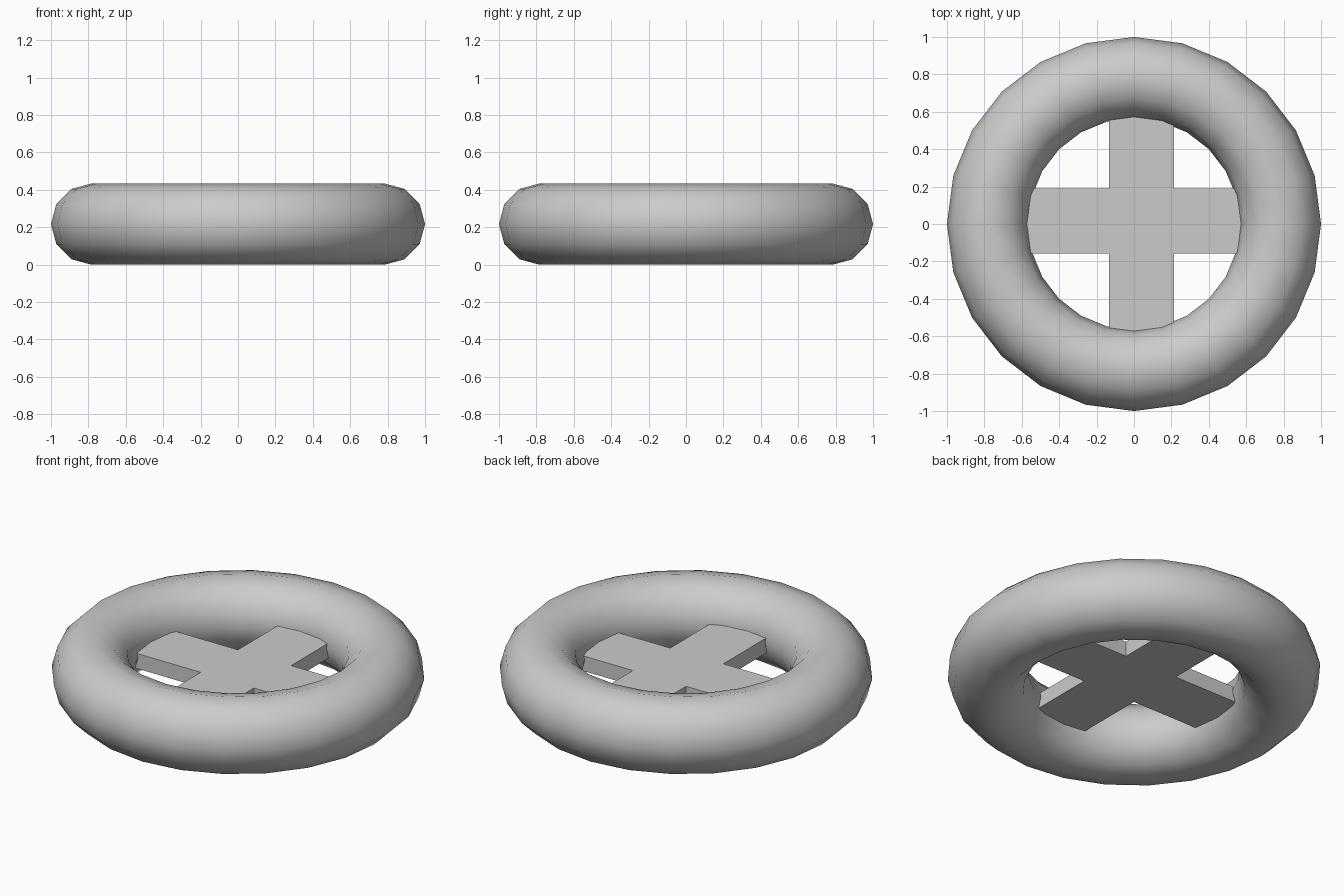
import bpy
import bmesh

cube = bpy.data.objects.get("Cube")
if cube:
    bpy.data.objects.remove(cube, do_unlink=True)

# Single light grey material
GREY = (0.6, 0.6, 0.6, 1.0)
grey = bpy.data.materials.new("light_grey")
grey.use_nodes = True
grey.diffuse_color = GREY
grey.node_tree.nodes["Principled BSDF"].inputs["Base Color"].default_value = GREY

# Ring: a smooth torus lying flat on the ground
TUBE = 0.217
RING = 1.0 - TUBE
bpy.ops.mesh.primitive_torus_add(major_segments=24, minor_segments=12,
                                 major_radius=RING, minor_radius=TUBE,
                                 location=(0, 0, TUBE))
ring = bpy.context.object
ring.name = "wheel_ring"
ring.data.materials.append(grey)
bpy.ops.object.shade_smooth()

# Spokes: a slightly off-centre plus-shaped slab whose ends sink into the ring
REACH, HALF = 0.7, 0.174
CENTRE_X, CENTRE_Y = 0.041, 0.015
BOTTOM, TOP = 0.152, 0.241

arm = [(REACH, -HALF), (REACH, HALF), (HALF, HALF)]
outline = []
for _ in range(4):
    outline += arm
    arm = [(-y, x) for x, y in arm]

bm = bmesh.new()
face = bm.faces.new([bm.verts.new((x, y, BOTTOM)) for x, y in outline])
top = bmesh.ops.extrude_face_region(bm, geom=[face])
moved = [v for v in top["geom"] if isinstance(v, bmesh.types.BMVert)]
bmesh.ops.translate(bm, verts=moved, vec=(0, 0, TOP - BOTTOM))
bmesh.ops.recalc_face_normals(bm, faces=bm.faces)
mesh = bpy.data.meshes.new("cross_spokes")
bm.to_mesh(mesh)
bm.free()
mesh.materials.append(grey)
spokes = bpy.data.objects.new("cross_spokes", mesh)
spokes.location = (CENTRE_X, CENTRE_Y, 0)
bpy.context.collection.objects.link(spokes)
